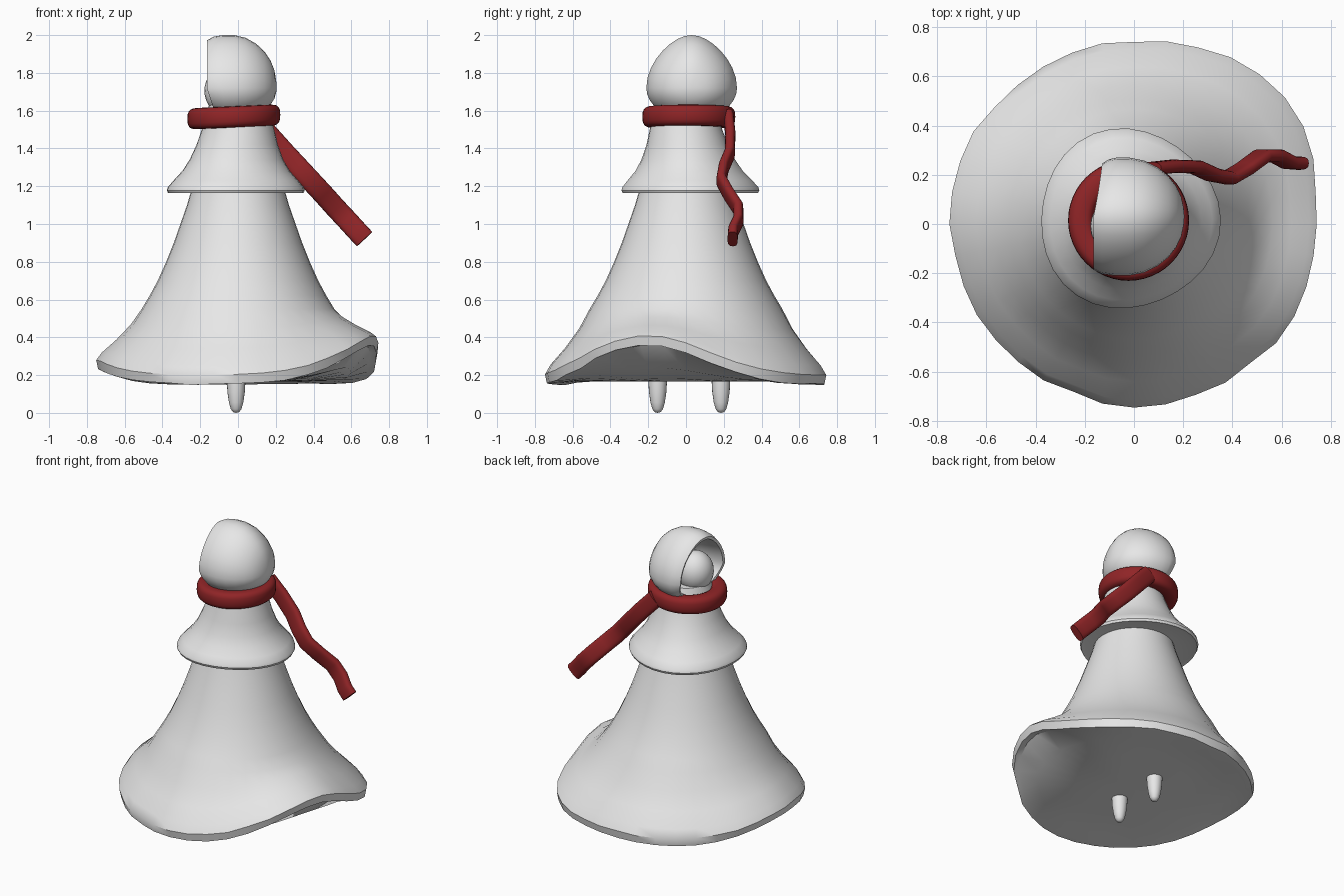
import bpy, bmesh, math, random
from mathutils import Vector

if "Cube" in bpy.data.objects:
    bpy.data.objects.remove(bpy.data.objects["Cube"])

random.seed(4)


def material(name, rgb):
    m = bpy.data.materials.new(name)
    m.diffuse_color = (*rgb, 1)
    m.use_nodes = True
    m.node_tree.nodes["Principled BSDF"].inputs["Base Color"].default_value = m.diffuse_color
    return m


GREY = material("pale grey", (0.8, 0.8, 0.8))
RED = material("dark red", (0.28, 0.018, 0.02))


def loft(name, rings, mat, cap=True, loop=False, angle=40):
    """Skin a list of equal-length point rings into one object."""
    bm = bmesh.new()
    vs = [[bm.verts.new(p) for p in ring] for ring in rings]
    n = len(vs[0])
    pairs = list(zip(vs, vs[1:])) + ([(vs[-1], vs[0])] if loop else [])
    for a, b in pairs:
        for i in range(n):
            j = (i + 1) % n
            bm.faces.new((a[i], a[j], b[j], b[i]))
    if cap and not loop:
        bm.faces.new(vs[0][::-1])
        bm.faces.new(vs[-1])
    bmesh.ops.remove_doubles(bm, verts=bm.verts, dist=1e-5)
    bmesh.ops.recalc_face_normals(bm, faces=bm.faces)
    me = bpy.data.meshes.new(name)
    bm.to_mesh(me)
    bm.free()
    me.materials.append(mat)
    ob = bpy.data.objects.new(name, me)
    bpy.context.collection.objects.link(ob)
    bpy.context.view_layer.objects.active = ob
    ob.select_set(True)
    bpy.ops.object.shade_smooth_by_angle(angle=math.radians(angle))
    ob.select_set(False)
    return ob


def angles(n):
    return [2 * math.pi * i / n for i in range(n)]


def spow(v, p):
    return math.copysign(abs(v) ** p, v)


def bump(deg, centre, lo, hi):
    d = (deg - centre + 180) % 360 - 180
    return math.exp(-(d / (lo if d < 0 else hi)) ** 2)


# Robe: flared bell with a wavy hem raised on the right side
N = 36
jit = [random.uniform(-0.01, 0.01) for _ in range(N)]


def robe_ring(kind, a, b):
    ring = []
    for i, t in enumerate(angles(N)):
        deg = math.degrees(t)
        h = 0.15 + 0.21 * bump(deg, -15, 38, 33) + 0.08 * bump(deg, 180, 35, 35)
        flare = 0.065 * bump(deg, 38, 22, 25) - 0.02 * bump(deg, 232, 25, 25)
        if kind == "body":            # fixed height a, radius b
            r, z = b, a
        elif kind == "skirt":         # a = fraction of the way to the hem
            r = b + flare * a + jit[i] * a
            z = 0.55 + (h + 0.05 - 0.55) * a
        elif kind == "hem":
            r, z = b + flare + jit[i], h + jit[i] * 0.5
        else:                         # underside: a = radius factor, b = lift
            r, z = a * (0.74 + flare), 0.165 + b * (h - 0.15)
        ring.append((r * math.cos(t), r * math.sin(t), max(z, 0.145)))
    return ring


body = [(1.5, .16), (1.22, .235), (1.1, .27), (1.0, .305), (.9, .34),
        (.8, .38), (.7, .425), (.62, .468), (.55, .51)]
rings = [robe_ring("body", z, r) for z, r in body]
rings += [robe_ring("skirt", s, r) for s, r in [(.3, .565), (.6, .64), (.85, .715), (1, .745)]]
rings += [robe_ring("hem", 0, .735), robe_ring("hem", 0, .70)]
rings += [robe_ring("under", f, l) for f, l in [(.8, .35), (.5, .08), (.25, 0), (0, 0)]]
loft("robe", rings, GREY)

# Shoulder cape with a closed underside
cape = [(1.64, .15), (1.56, .175), (1.5, .192), (1.42, .215), (1.34, .248), (1.28, .285),
        (1.23, .33), (1.195, .36), (1.178, .365), (1.163, .358), (1.17, .33), (1.175, .2)]
rings = []
for z, r in cape:
    k = min(1, max(0, (1.5 - z) / 0.3))
    rings.append([(-0.022 * k + r * (1 + .03 * k * math.cos(3 * t + .3)) * math.cos(t),
                   0.02 * k + r * (1 + .03 * k * math.cos(3 * t + .3)) * math.sin(t),
                   z) for t in angles(32)])
loft("shoulder_cape", rings, GREY)


# Hood: egg-shaped shell opening to the left side
def hood_ring(x, s, opening=0.0):
    ring = []
    for t in angles(32):
        up, side = math.cos(t), math.sin(t)
        rz = 0.28 if up > 0 else 0.17
        ry = 0.24 * (1 - 0.2 * max(0, up) ** 2)
        y = 0.03 + s * ry * side
        z = 1.72 + s * rz * up
        # edge is drawn back at the chin and on the far side
        dx = opening * (0.05 * max(0, -up) + 0.035 * max(0, side))
        ring.append((x + dx, y, z))
    return ring


shell = [(.205, 0, 0), (.202, .15, 0), (.192, .34, 0), (.172, .52, 0), (.14, .69, 0),
         (.095, .84, 0), (.04, .95, 0), (-.02, 1, 0), (-.08, 1, .3), (-.13, .97, .8),
         (-.165, .9, 1), (-.16, .83, 1), (-.1, .8, .5), (-.02, .76, 0), (.06, .6, 0), (.1, 0, 0)]
loft("hood", [hood_ring(*s) for s in shell], GREY)

# Face: plain ball inside the hood
rings = []
for k in range(17):
    p = math.pi * k / 16
    rings.append([(-.06 + .118 * math.sin(p) * math.cos(t),
                   -.01 + .118 * math.sin(p) * math.sin(t),
                   1.705 + .13 * math.cos(p)) for t in angles(24)])
loft("face", rings, GREY)


# Scarf: rounded-square section, used for the wrap and the hanging tail
def section(w, h, n=20):
    return [(w * spow(math.cos(t), .7), h * spow(math.sin(t), .7)) for t in angles(n)]


rings = []
for t in angles(48):
    ring = []
    for a, b in section(.052, .056):
        x = (.194 + a) * math.cos(t)
        ring.append((-.022 + x, .015 + (.194 + a) * math.sin(t), 1.567 + b + .045 * x))
    rings.append(ring)
loft("scarf_wrap", rings, RED, loop=True, angle=60)

path = [Vector(p) for p in [(.07, .225, 1.57), (.16, .235, 1.475), (.25, .232, 1.375),
                            (.32, .2, 1.30), (.385, .187, 1.23), (.45, .225, 1.16),
                            (.52, .277, 1.082), (.58, .277, 1.018), (.63, .25, .963),
                            (.67, .247, .92)]]
across = Vector((.73, 0, .68))
rings = []
for i in range(len(path)):
    d = (path[min(i + 1, len(path) - 1)] - path[max(i - 1, 0)]).normalized()
    out = across.cross(d).normalized()
    rings.append([path[i] + across * a + out * b for a, b in section(.056, .027)])
loft("scarf_tail", rings, RED, angle=60)

# Legs: two blunt pegs
for label, y in (("front_leg", -.15), ("back_leg", .185)):
    prof = [(0, 0), (.016, .004), (.028, .02), (.038, .055), (.046, .11), (.049, .16), (.05, .2)]
    loft(label, [[(-.01 + r * math.cos(t), y + r * math.sin(t), z) for t in angles(20)]
                 for r, z in prof], GREY)
